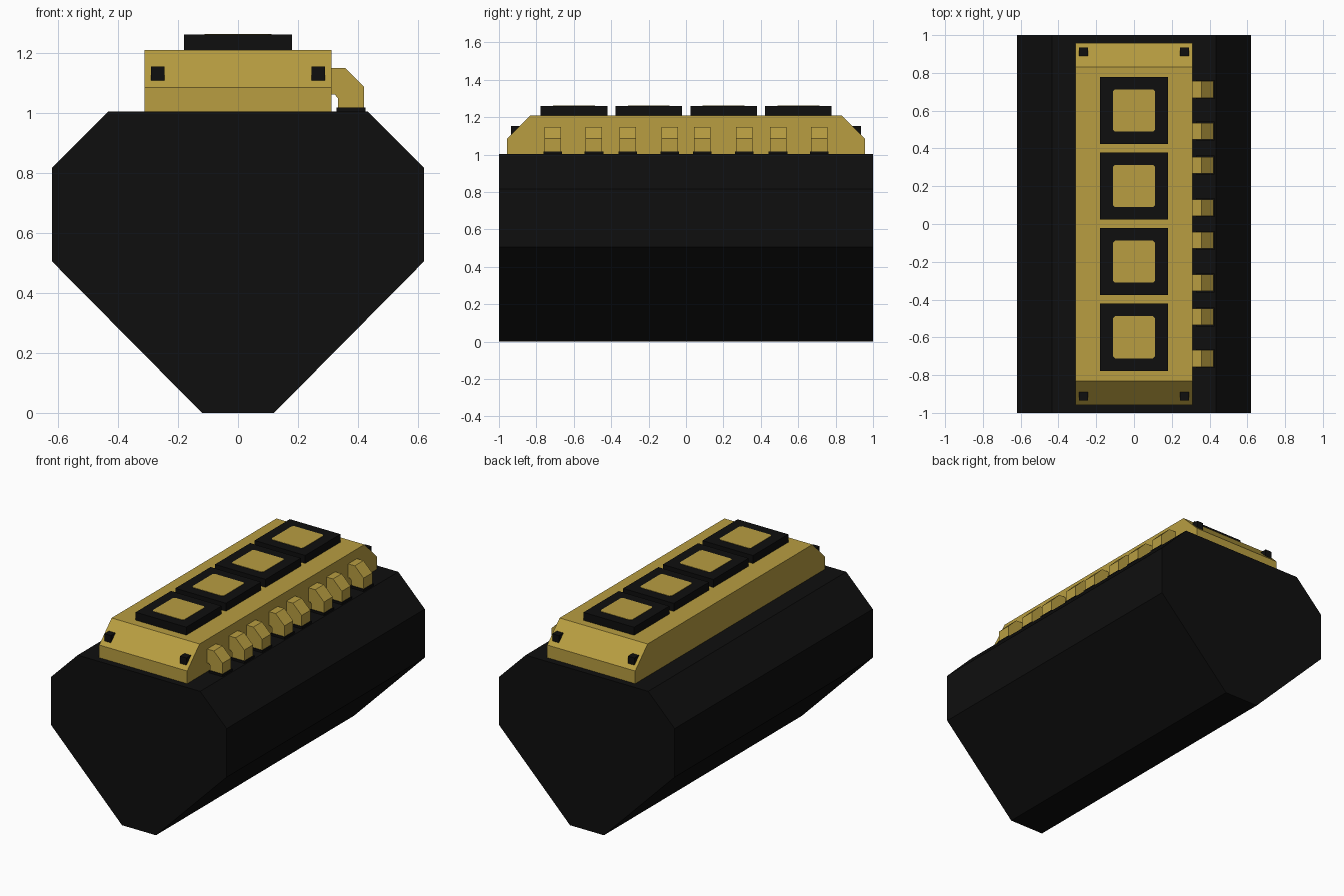
import bpy, bmesh
from mathutils import Vector

if "Cube" in bpy.data.objects:
    bpy.data.objects.remove(bpy.data.objects["Cube"])


def material(name, colour):
    m = bpy.data.materials.new(name)
    m.diffuse_color = (*colour, 1)
    m.use_nodes = True
    m.node_tree.nodes["Principled BSDF"].inputs["Base Color"].default_value = m.diffuse_color
    return m


BLACK = material("black", (0.0045, 0.0045, 0.0045))
GOLD = material("brass gold", (0.48, 0.34, 0.053))


def prism(name, profile, axis, lo, hi, mat):
    """Extrude a closed 2D profile along one axis from lo to hi."""
    def place(p, t):
        c = list(p)
        c.insert(axis, t)
        return Vector(c)
    bm = bmesh.new()
    face = bm.faces.new([bm.verts.new(place(p, lo)) for p in profile])
    ext = bmesh.ops.extrude_face_region(bm, geom=[face])
    moved = [v for v in ext["geom"] if isinstance(v, bmesh.types.BMVert)]
    offset = Vector((0, 0, 0))
    offset[axis] = hi - lo
    bmesh.ops.translate(bm, verts=moved, vec=offset)
    bmesh.ops.recalc_face_normals(bm, faces=bm.faces[:])
    me = bpy.data.meshes.new(name)
    bm.to_mesh(me)
    bm.free()
    me.materials.append(mat)
    ob = bpy.data.objects.new(name, me)
    bpy.context.collection.objects.link(ob)
    return ob


def box(name, x, y, z, mat):
    rect = [(x[0], y[0]), (x[1], y[0]), (x[1], y[1]), (x[0], y[1])]
    return prism(name, rect, 2, z[0], z[1], mat)


def mirrored(half):
    """Complete a right-half profile by reflecting it across zero."""
    return half + [(-a, b) for a, b in reversed(half)]


# Faceted main body
prism("body", mirrored([(0.12, 0), (0.62, 0.505), (0.62, 0.815), (0.433, 1.003)]),
      1, -1, 1, BLACK)

# Cover with sloped ends
prism("cover", mirrored([(0.957, 1.003), (0.957, 1.084), (0.832, 1.209)]),
      0, -0.311, 0.311, GOLD)

# Four caps with a gold panel on each
for i in range(4):
    y = -0.599 + 0.4 * i
    box(f"cap_{i + 1}", (-0.179, 0.179), (y - 0.178, y + 0.178), (1.209, 1.26), BLACK)
    h, c = 0.112, 0.012
    corners = [(h, -h + c), (h, h - c), (h - c, h), (-h + c, h),
               (-h, h - c), (-h, -h + c), (-h + c, -h), (h - c, -h)]
    prism(f"cap_panel_{i + 1}", [(a, b + y) for a, b in corners], 2, 1.259, 1.262, GOLD)

# Bolts set into the sloped ends
for sx in (-1, 1):
    for sy in (-1, 1):
        x, y, z, h = 0.267 * sx, 0.912 * sy, 1.13, 0.023
        box("end_bolt", (x - h, x + h), (y - h, y + h), (z - h, z + h), BLACK)

# Row of curved-over pipes with flat seats on the right side
pipe = [(0.311, 1.148), (0.358, 1.148), (0.42, 1.086), (0.42, 1.012),
        (0.333, 1.012), (0.333, 1.048), (0.322, 1.06), (0.311, 1.06)]
for y in (-0.712, -0.492, -0.312, -0.087, 0.087, 0.312, 0.492, 0.712):
    prism("side_pipe", pipe, 1, y - 0.044, y + 0.044, GOLD)
    box("pipe_seat", (0.328, 0.425), (y - 0.05, y + 0.05), (1.0, 1.017), BLACK)
